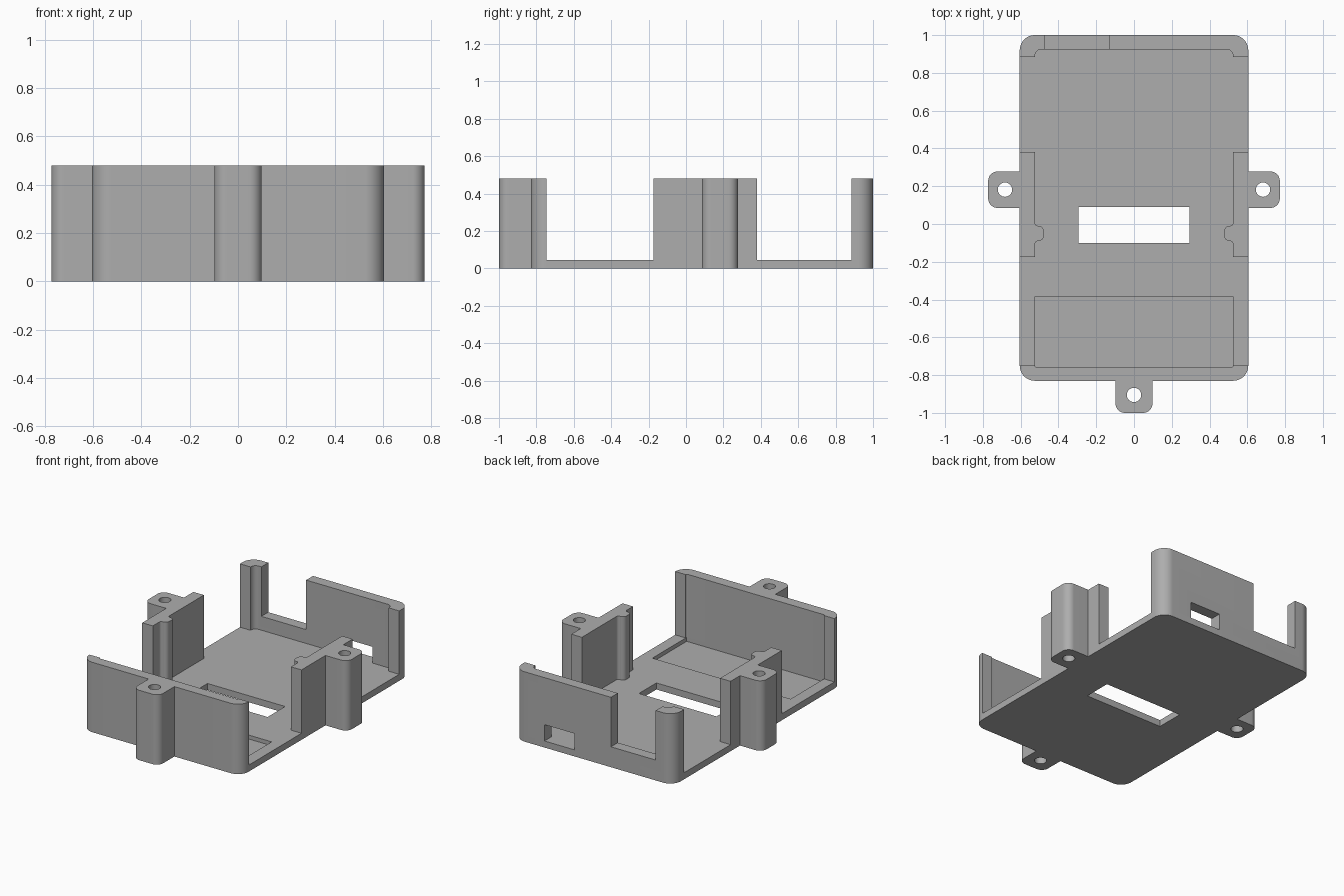
import bpy, bmesh, math
from mathutils import Vector

if "Cube" in bpy.data.objects:
    bpy.data.objects.remove(bpy.data.objects["Cube"], do_unlink=True)

HEIGHT, FLOOR, POCKET = 0.48, 0.045, 0.018
HALF_W, INNER_W = 0.605, 0.525
FRONT, BACK = -0.83, 1.0

grey = bpy.data.materials.new("plain grey")
grey.use_nodes = True
grey.diffuse_color = (0.42, 0.42, 0.42, 1)
grey.node_tree.nodes["Principled BSDF"].inputs["Base Color"].default_value = (0.42, 0.42, 0.42, 1)


def rounded(corners, steps=10):
    """Outline from (x, y, radius) corners, each filleted by its radius."""
    out = []
    for i, (x, y, r) in enumerate(corners):
        p = Vector((x, y))
        if r == 0:
            out.append(p)
            continue
        a = (Vector(corners[i - 1][:2]) - p).normalized()
        b = (Vector(corners[(i + 1) % len(corners)][:2]) - p).normalized()
        half = a.angle(b) / 2
        start, end = p + a * (r / math.tan(half)), p + b * (r / math.tan(half))
        centre = p + (a + b).normalized() * (r / math.sin(half))
        for k in range(steps + 1):
            direction = start.lerp(end, k / steps) - centre
            out.append(centre + direction.normalized() * r)
    return out


def circle(x, y, r, sides=32):
    return [Vector((x + r * math.cos(math.tau * k / sides),
                    y + r * math.sin(math.tau * k / sides))) for k in range(sides)]


def rect(x0, x1, y0, y1, r=0):
    return rounded([(x0, y0, r), (x1, y0, r), (x1, y1, r), (x0, y1, r)])


def finish(mesh):
    mesh.polygons.foreach_set("use_smooth", [True] * len(mesh.polygons))
    mesh.set_sharp_from_angle(angle=math.radians(30))


def prism(name, loops, z0, z1, mirror=1):
    """Extrude an outline, with any holes, from z0 to z1."""
    bm = bmesh.new()
    edges = []
    for loop in loops:
        vs = [bm.verts.new((p.x * mirror, p.y, z0)) for p in loop]
        edges += [bm.edges.new((vs[i - 1], vs[i])) for i in range(len(vs))]
    bmesh.ops.triangle_fill(bm, edges=edges, use_beauty=True, normal=(0, 0, 1))
    grown = bmesh.ops.extrude_face_region(bm, geom=bm.faces[:], use_keep_orig=True)["geom"]
    bmesh.ops.translate(bm, vec=(0, 0, z1 - z0),
                        verts=[g for g in grown if isinstance(g, bmesh.types.BMVert)])
    bmesh.ops.recalc_face_normals(bm, faces=bm.faces[:])
    mesh = bpy.data.meshes.new(name)
    bm.to_mesh(mesh)
    bm.free()
    mesh.materials.append(grey)
    finish(mesh)
    obj = bpy.data.objects.new(name, mesh)
    bpy.context.collection.objects.link(obj)
    return obj


def cut(obj, x0, x1, y0, y1, z0, z1):
    """Subtract a box and bake the result."""
    cutter = prism("cutter", [rect(x0, x1, y0, y1)], z0, z1)
    cutter.hide_render = True
    mod = obj.modifiers.new("cut", "BOOLEAN")
    mod.operation, mod.solver, mod.object = "DIFFERENCE", "EXACT", cutter
    bpy.context.view_layer.update()
    graph = bpy.context.evaluated_depsgraph_get()
    mesh = bpy.data.meshes.new_from_object(obj.evaluated_get(graph))
    obj.modifiers.clear()
    obj.data = mesh
    finish(mesh)
    bpy.data.objects.remove(cutter, do_unlink=True)


# Floor plate with the through window and the shallow pocket
plate = prism("base_plate", [rect(-HALF_W, HALF_W, FRONT, BACK, 0.08),
                             rect(-0.295, 0.295, -0.1, 0.09)], 0, FLOOR)
cut(plate, -INNER_W, INNER_W, -0.757, -0.385, POCKET, 0.1)

# Front wall, slightly hollowed on the inside
prism("front_wall", [rounded([
    (-HALF_W, FRONT, 0.08), (HALF_W, FRONT, 0.08), (HALF_W, -0.747, 0),
    (INNER_W, -0.747, 0), (INNER_W, -0.757, 0.009),
    (-INNER_W, -0.757, 0.009), (-INNER_W, -0.747, 0), (-HALF_W, -0.747, 0)])],
    FLOOR, HEIGHT)

# Back wall with returns at both corners, an open notch and a socket opening
back = prism("back_wall", [rounded([
    (HALF_W, BACK, 0.08), (-HALF_W, BACK, 0.08), (-HALF_W, 0.885, 0),
    (-INNER_W, 0.885, 0), (-INNER_W, 0.925, 0.036),
    (INNER_W, 0.925, 0.036), (INNER_W, 0.885, 0), (HALF_W, 0.885, 0)])],
    FLOOR, HEIGHT)
cut(back, -0.47, -0.13, 0.8, 1.1, 0.14, 0.6)
cut(back, 0.145, 0.375, 0.8, 1.1, FLOOR - 0.02, 0.157)

# Side walls with a rounded locating rib, and their screw lugs
for side, s in (("left", 1), ("right", -1)):
    prism(side + "_wall", [rounded([
        (HALF_W, -0.175, 0), (HALF_W, 0.38, 0), (INNER_W, 0.38, 0),
        (INNER_W, -0.01, 0.018), (0.478, -0.01, 0.028),
        (0.478, -0.09, 0.028), (INNER_W, -0.09, 0.018), (INNER_W, -0.175, 0)])],
        FLOOR, HEIGHT, s)
    prism(side + "_screw_lug", [rounded([
        (HALF_W, 0.085, 0), (0.772, 0.085, 0.05), (0.772, 0.278, 0.05), (HALF_W, 0.278, 0)]),
        circle(0.683, 0.182, 0.038)], 0, HEIGHT, s)

# Front screw lug
prism("front_screw_lug", [rounded([
    (-0.098, FRONT, 0), (-0.098, -1, 0.05), (0.098, -1, 0.05), (0.098, FRONT, 0)]),
    circle(0, -0.905, 0.038)], 0, HEIGHT)
